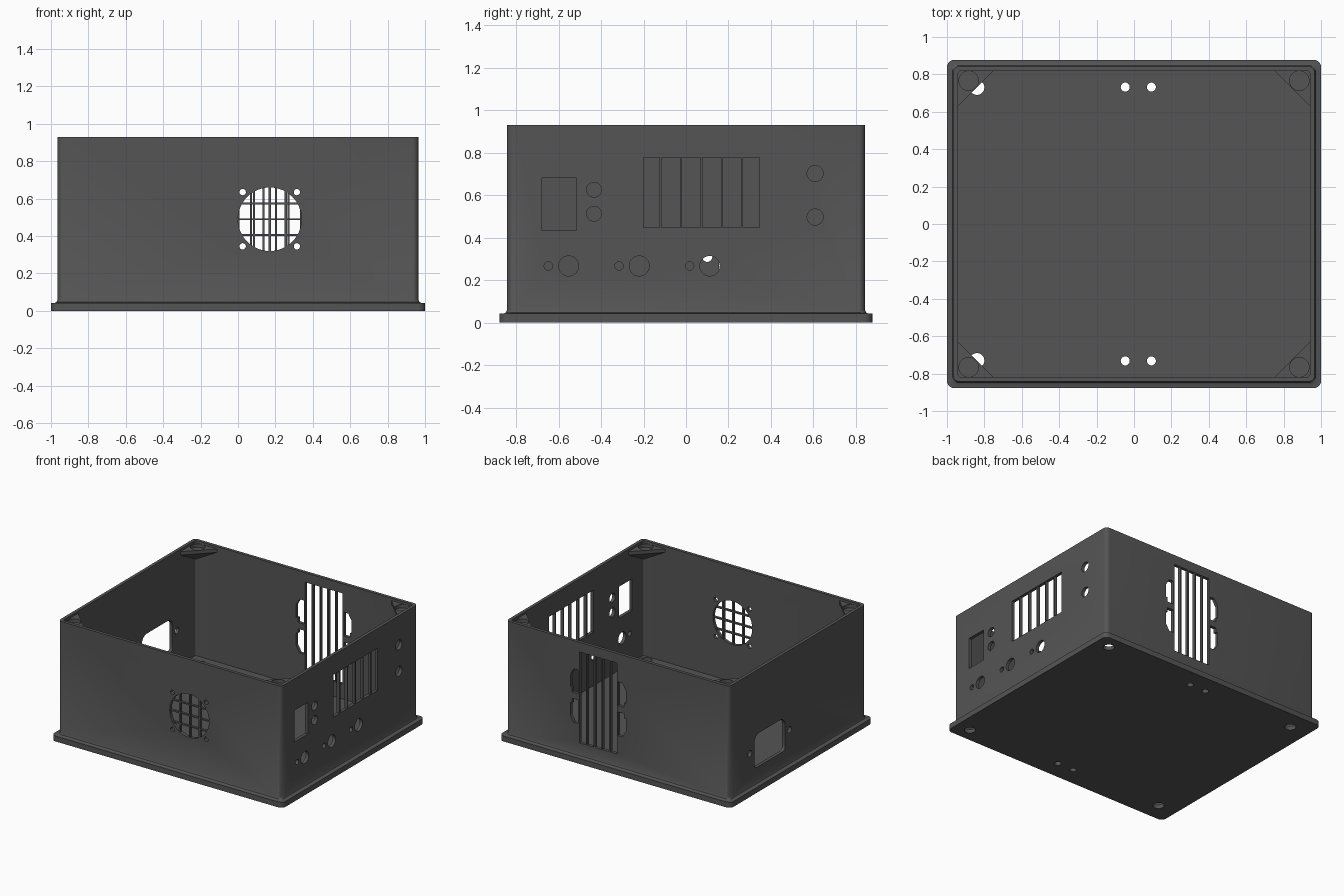
import bpy, bmesh, math
from mathutils import Vector

if "Cube" in bpy.data.objects:
    bpy.data.objects.remove(bpy.data.objects["Cube"])

grey = bpy.data.materials.new("dark grey plastic")
grey.diffuse_color = (0.09, 0.09, 0.09, 1)
grey.use_nodes = True
grey.node_tree.nodes["Principled BSDF"].inputs["Base Color"].default_value = grey.diffuse_color

WX, WY, TOP = 0.965, 0.843, 0.93      # outer wall half sizes and height
IX, IY, FLOOR = 0.94, 0.818, 0.03     # inner wall half sizes and floor height


def finish(bm, name, smooth=False):
    bmesh.ops.recalc_face_normals(bm, faces=bm.faces)
    me = bpy.data.meshes.new(name)
    bm.to_mesh(me)
    bm.free()
    me.materials.append(grey)
    ob = bpy.data.objects.new(name, me)
    bpy.context.collection.objects.link(ob)
    return ob


def ring(bm, hx, hy, r, z, n=6):
    """Rounded rectangle loop."""
    out = []
    for k, (sx, sy) in enumerate([(1, 1), (-1, 1), (-1, -1), (1, -1)]):
        for i in range(n + 1):
            a = math.pi / 2 * (k + i / n)
            out.append(bm.verts.new((sx * (hx - r) + r * math.cos(a),
                                     sy * (hy - r) + r * math.sin(a), z)))
    return out


def prism(bm, pts, axis, lo, hi):
    """Extrude a 2D outline along an axis (x: pts are y,z; y: x,z; z: x,y)."""
    def place(p, d):
        return {'x': (d, p[0], p[1]), 'y': (p[0], d, p[1]), 'z': (p[0], p[1], d)}[axis]
    a = [bm.verts.new(place(p, lo)) for p in pts]
    b = [bm.verts.new(place(p, hi)) for p in pts]
    bm.faces.new(a)
    bm.faces.new(b[::-1])
    for i in range(len(pts)):
        j = (i + 1) % len(pts)
        bm.faces.new((a[i], b[i], b[j], a[j]))


def circle(u, v, r, n=32):
    return [(u + r * math.cos(2 * math.pi * i / n), v + r * math.sin(2 * math.pi * i / n))
            for i in range(n)]


def rect(u0, u1, v0, v1):
    return [(u0, v0), (u1, v0), (u1, v1), (u0, v1)]


def cut(target, shapes, axis, lo, hi):
    bm = bmesh.new()
    for s in shapes:
        prism(bm, s, axis, lo, hi)
    cutter = finish(bm, "cutter")
    cutter.hide_render = True
    mod = target.modifiers.new("cut", 'BOOLEAN')
    mod.operation, mod.solver, mod.object = 'DIFFERENCE', 'EXACT', cutter
    bpy.context.view_layer.objects.active = target
    bpy.ops.object.modifier_apply(modifier=mod.name)
    bpy.data.objects.remove(cutter)


def smooth(ob):
    bpy.ops.object.select_all(action='DESELECT')
    ob.select_set(True)
    bpy.context.view_layer.objects.active = ob
    bpy.ops.object.shade_smooth_by_angle(angle=math.radians(30))


# Case shell: base flange, small fillet, walls and floor
bm = bmesh.new()
rings = [ring(bm, *p) for p in [
    (1.0, 0.878, 0.04, 0), (1.0, 0.878, 0.04, 0.042),
    (0.98, 0.858, 0.035, 0.042), (0.97, 0.848, 0.033, 0.048), (WX, WY, 0.032, 0.058),
    (WX, WY, 0.032, TOP), (IX, IY, 0.012, TOP), (IX, IY, 0.012, FLOOR)]]
for a, b in zip(rings, rings[1:]):
    for i in range(len(a)):
        j = (i + 1) % len(a)
        bm.faces.new((a[i], a[j], b[j], b[i]))
bm.faces.new(rings[0])
bm.faces.new(rings[-1])
case = finish(bm, "case_shell")

# Floor: foot holes and mounting holes
cut(case, [circle(x, s * y, r) for s in (1, -1) for x, y, r in
           [(-0.84, 0.73, 0.04), (0.88, 0.77, 0.04), (-0.047, 0.732, 0.024), (0.093, 0.732, 0.024)]],
    'z', -0.1, 0.1)

# Front wall: fan opening with four screw holes
FX, FZ, FR = 0.17, 0.49, 0.17
cut(case, [circle(FX, FZ, FR, 48)] +
    [circle(FX + sx * 0.145, FZ + sz * 0.145, 0.017, 20) for sx in (1, -1) for sz in (1, -1)],
    'y', -0.9, -0.75)

# Back wall: tall slotted vent with stepped side openings
VX, VZ, PITCH = 0.17, 0.50, 0.067
vent = [rect(VX + i * PITCH - 0.028, VX + i * PITCH + 0.028, VZ - 0.355, VZ + 0.355)
        for i in range(-2, 3)]
for s in (1, -1):
    for t in (1, -1):
        vent.append([(VX + s * u, VZ + t * v) for u, v in
                     [(0.172, 0.025), (0.225, 0.025), (0.225, 0.06), (0.24, 0.06),
                      (0.24, 0.16), (0.21, 0.21), (0.172, 0.21)]])
cut(case, vent, 'y', 0.75, 0.9)

# Right wall: switch window, card slots, jacks and antenna holes
right = [rect(-0.678, -0.515, 0.435, 0.682)]
edges = [-0.205, -0.12, -0.022, 0.073, 0.168, 0.264, 0.35]
right += [rect(a + 0.004, b - 0.004, 0.447, 0.777) for a, b in zip(edges, edges[1:])]
right += [circle(-0.433, z, 0.035) for z in (0.626, 0.513)]
right += [circle(0.608, z, 0.038) for z in (0.702, 0.497)]
for y in (-0.553, -0.22, 0.112):
    right += [circle(y, 0.267, 0.047), circle(y - 0.095, 0.267, 0.02, 20)]
cut(case, right, 'x', 0.9, 1.05)

# Left wall: power socket opening with two screw holes
SY, SZ = 0.345, 0.30
socket = []
for k, (sy, sz) in enumerate([(1, 1), (-1, 1), (-1, -1), (1, -1)]):
    r = 0.06 if sz > 0 else 0.03
    for i in range(5):
        a = math.pi / 2 * (k + i / 4)
        socket.append((SY + sy * (0.19 - r) + r * math.cos(a),
                       SZ + sz * (0.13 - r) + r * math.sin(a)))
cut(case, [socket, circle(SY - 0.245, 0.31, 0.024, 20), circle(SY + 0.245, 0.31, 0.024, 20)],
    'x', -1.05, -0.9)
smooth(case)

# Fan grille bars, each as long as the chord it spans
bm = bmesh.new()
for i in (-1, 0, 1):
    d = i * 0.085
    h = math.sqrt(FR ** 2 - d ** 2) + 0.004
    prism(bm, rect(FX + d - 0.006, FX + d + 0.006, FZ - h, FZ + h), 'y', -WY + 0.002, -IY - 0.002)
    prism(bm, rect(FX - h, FX + h, FZ + d - 0.005, FZ + d + 0.005), 'y', -WY + 0.003, -IY - 0.003)
finish(bm, "fan_grille")

# Corner lid mounts: triangular plates tapering down into the corners, with a recess
for sx in (1, -1):
    for sy in (1, -1):
        bm = bmesh.new()
        cx, cy = 0.951, 0.829
        tri = [(cx, cy), (0.742, cy), (cx, 0.62)]
        up = [bm.verts.new((sx * x, sy * y, 0.912)) for x, y in tri]
        lo = [bm.verts.new((sx * x, sy * y, 0.885)) for x, y in tri]
        tip = bm.verts.new((sx * cx, sy * cy, 0.77))
        bm.faces.new(up)
        for i in range(3):
            j = (i + 1) % 3
            bm.faces.new((up[i], up[j], lo[j], lo[i]))
            bm.faces.new((lo[i], lo[j], tip))
        mount = finish(bm, "lid_mount")
        cut(mount, [circle(sx * 0.884, sy * 0.766, 0.052)], 'z', 0.885, 1.0)
        smooth(mount)
